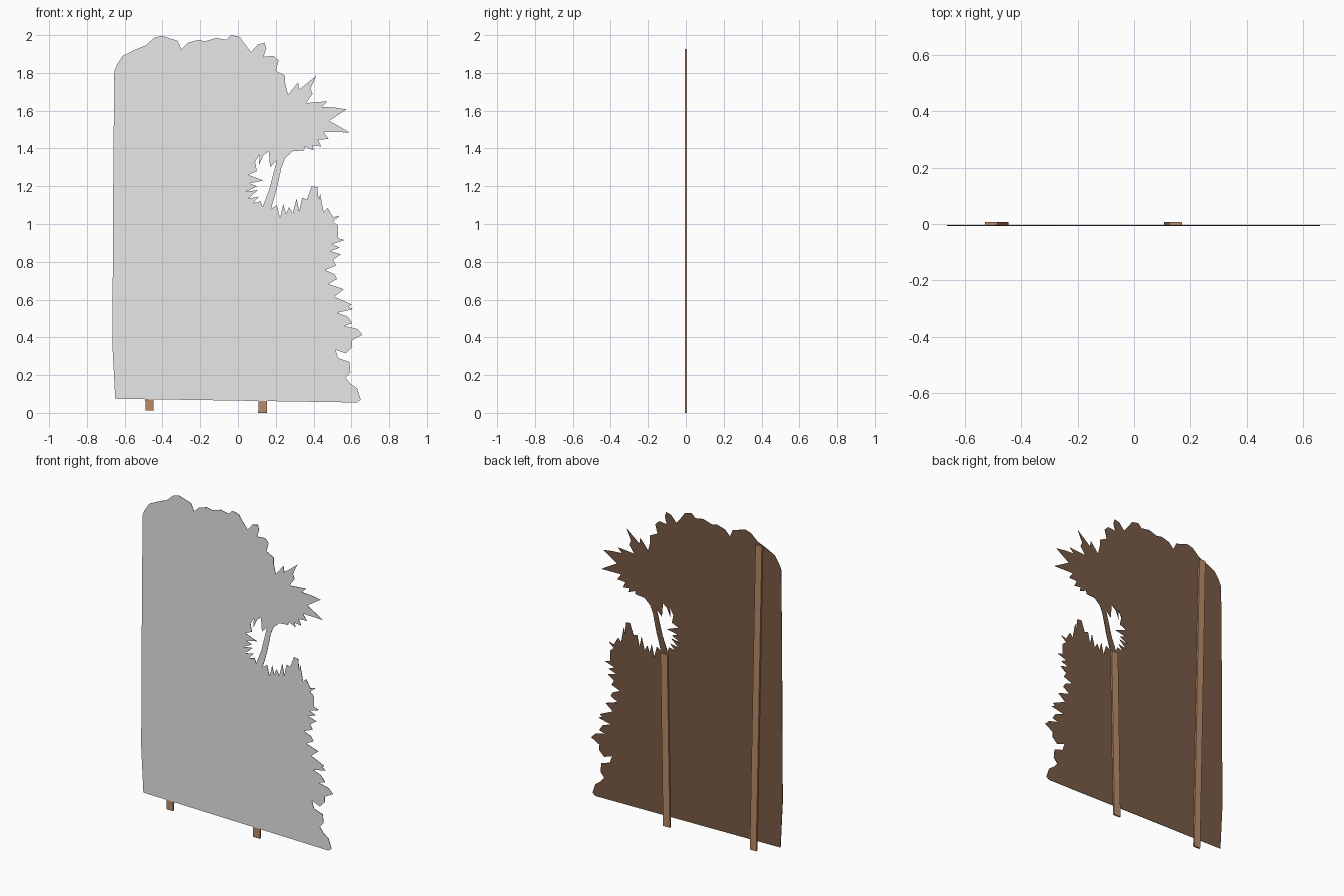
import bpy, bmesh
from mathutils import Vector


def material(name, rgb):
    m = bpy.data.materials.new(name)
    m.diffuse_color = (*rgb, 1)
    return m


grey = material("printed_face_grey", (0.8, 0.8, 0.8))
dark = material("board_dark_brown", (0.19, 0.105, 0.062))
wood = material("post_wood", (0.49, 0.26, 0.14))


def fringe(tips, centre, depth):
    """Leafy edge: between neighbouring tips cut a valley towards a centre.
    A third value on a tip overrides the depth of the valley after it."""
    out = []
    for a, b in zip(tips, tips[1:]):
        p, q = Vector(a[:2]), Vector(b[:2])
        d = a[2] if len(a) > 2 else depth
        out.append(p)
        if d:
            mid = (p + q) / 2
            out.append(mid + (Vector(centre) - mid).normalized() * d)
    return out + [Vector(tips[-1][:2])]


def new_object(name, bm, mats):
    bmesh.ops.recalc_face_normals(bm, faces=bm.faces)
    me = bpy.data.meshes.new(name)
    bm.to_mesh(me)
    bm.free()
    for m in mats:
        me.materials.append(m)
    ob = bpy.data.objects.new(name, me)
    bpy.context.collection.objects.link(ob)
    return ob


# Plain left side and rounded tree top
tree_top = [(-.65, .075), (-.665, .36), (-.66, 1.29), (-.655, 1.81), (-.64, 1.845),
            (-.61, 1.89), (-.55, 1.92), (-.49, 1.945), (-.445, 1.985), (-.405, 1.997),
            (-.32, 1.97), (-.30, 1.925), (-.265, 1.96), (-.21, 1.975), (-.175, 1.967),
            (-.115, 1.985), (-.06, 1.975), (-.035, 2.0), (.01, 1.99), (.03, 1.96),
            (.07, 1.91), (.105, 1.95), (.14, 1.96), (.15, 1.93), (.135, 1.885),
            (.19, 1.89), (.215, 1.865), (.20, 1.81), (.25, 1.785), (.25, 1.745), (.265, 1.685)]
# Pointed palm fronds
palm = fringe([(.318, 1.75, .07), (.415, 1.785, .03), (.395, 1.69, 0), (.36, 1.64, 0),
               (.475, 1.65, .05), (.51, 1.617, 0), (.575, 1.607, .1), (.59, 1.485, .085),
               (.48, 1.45, .04), (.44, 1.41), (.40, 1.39), (.35, 1.39, 0), (.29, 1.385)],
              (.2, 1.55), .03)
# Right side of the palm trunk
trunk = [(.25, 1.35), (.23, 1.30), (.205, 1.185), (.175, 1.08)]
# Spiky shrub top
shrub = fringe([(.205, 1.10), (.24, 1.105, .045), (.27, 1.09, .055), (.31, 1.135),
                (.34, 1.14, .04), (.39, 1.20, 0), (.42, 1.195, .05), (.435, 1.16, .06),
                (.475, 1.085, .03), (.535, 1.045)], (.2, -9), .07)
# Leaves down the right side
leaves = fringe([(.535, 1.04, .03), (.53, .99, 0), (.53, .925, 0), (.565, .915), (.54, .875),
                 (.545, .84, .03), (.52, .78), (.51, .735, 0), (.525, .71, .065), (.56, .655, .07),
                 (.60, .575, .02), (.61, .55, .07), (.58, .51, 0), (.605, .475), (.63, .445, 0),
                 (.66, .415, .03), (.605, .35, 0), (.57, .315, 0), (.515, .335, 0), (.53, .29, 0),
                 (.59, .27, 0), (.595, .215, .025), (.595, .155, 0), (.63, .13, 0),
                 (.65, .07, 0), (.63, .055)], (-9, .6), .055)
# Opening between palm trunk and foliage
opening = [(.13, 1.09), (.165, 1.18), (.205, 1.335), (.17, 1.30), (.163, 1.385), (.135, 1.365),
           (.11, 1.31), (.115, 1.37), (.09, 1.33), (.10, 1.28), (.055, 1.26), (.135, 1.23),
           (.06, 1.215), (.10, 1.20), (.04, 1.17), (.105, 1.18), (.055, 1.135), (.11, 1.145),
           (.08, 1.11), (.12, 1.12)]

# Cut-out board: grey front, dark back and edges
Y_FRONT, Y_BACK, Y_POST = -.0065, -.004, .0065
bm = bmesh.new()
for loop in (tree_top + palm + trunk + shrub + leaves, opening):
    vs = [bm.verts.new((x, Y_FRONT, z)) for x, z in loop]
    for a, b in zip(vs, vs[1:] + vs[:1]):
        bm.edges.new((a, b))
bmesh.ops.triangle_fill(bm, edges=bm.edges[:], use_beauty=True, normal=(0, -1, 0))
ext = bmesh.ops.extrude_face_region(bm, geom=bm.faces[:], use_keep_orig=True)
bmesh.ops.translate(bm, vec=(0, Y_BACK - Y_FRONT, 0),
                    verts=[v for v in ext["geom"] if isinstance(v, bmesh.types.BMVert)])
bmesh.ops.recalc_face_normals(bm, faces=bm.faces)
for f in bm.faces:
    f.material_index = 0 if f.normal.y < -.5 else 1
new_object("cutout_board", bm, (grey, dark))


# Slightly leaning support posts on the back
def post(name, x_low, z_low, x_high, z_high, width):
    bm = bmesh.new()
    bmesh.ops.create_cube(bm, size=1)
    for v in bm.verts:
        x, z = (x_high, z_high) if v.co.z > 0 else (x_low, z_low)
        v.co = (x + v.co.x * width, Y_POST if v.co.y > 0 else Y_BACK, z)
    new_object(name, bm, (wood,))


post("tall_post", -.468, .013, -.507, 1.927, .044)
post("short_post", .130, 0, .148, 1.075, .046)
